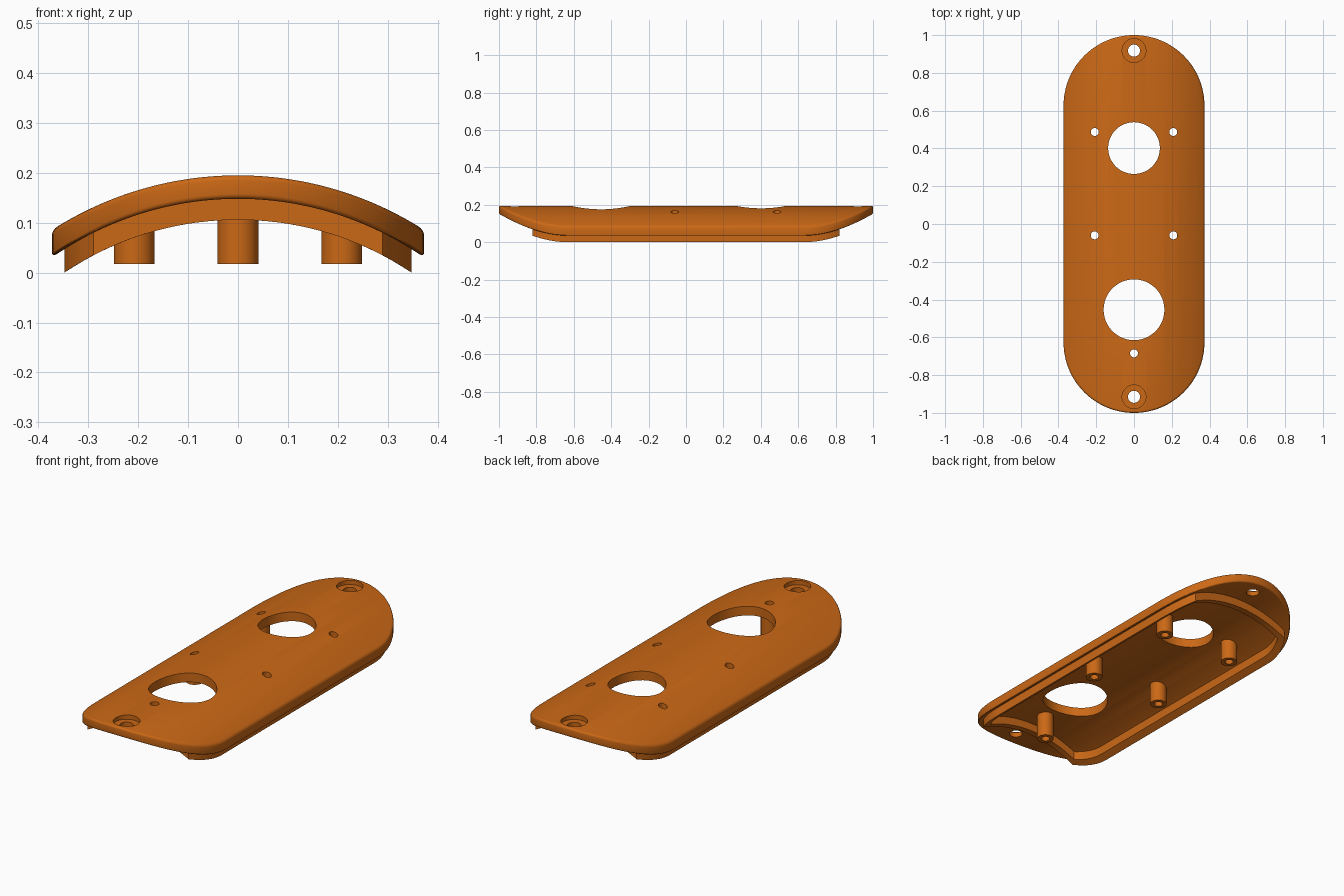
import bpy, bmesh, math

if "Cube" in bpy.data.objects:
    bpy.data.objects.remove(bpy.data.objects["Cube"])

W, L = 0.373, 0.627          # plate half width, centre of the rounded ends
N = 64                       # columns across the width

orange = bpy.data.materials.new("orange")
orange.diffuse_color = (0.60, 0.14, 0.008, 1)
orange.use_nodes = True
orange.node_tree.nodes["Principled BSDF"].inputs["Base Color"].default_value = orange.diffuse_color


def arch(apex, radius):
    """Height of an arched surface as a function of x."""
    return lambda x: apex - radius + math.sqrt(radius * radius - x * x)


top = arch(0.195, 0.69)
under = arch(0.148, 0.65)
rim_foot = arch(0.106, 0.625)


def outline(r, height, clip=9.0):
    """Round-ended outline of half width r, ends cut flat at y = clip."""
    split = math.acos(min(1, (clip - L) / r)) if clip < L + r else 0.5
    side = math.pi / 2 - split
    a = math.pi / 2
    q = N // 4
    angles = [-a + side * i / q for i in range(q)]
    angles += [-split + 2 * split * i / (2 * q) for i in range(2 * q)]
    angles += [split + side * i / q for i in range(q + 1)]
    cols = [(r * math.sin(t), min(clip, L + r * math.cos(t))) for t in angles]
    return ([(x, -y, height(x)) for x, y in cols] +
            [(x, y, height(x)) for x, y in reversed(cols)])


def finish(bm, name):
    bmesh.ops.recalc_face_normals(bm, faces=bm.faces)
    me = bpy.data.meshes.new(name)
    bm.to_mesh(me)
    bm.free()
    me.materials.append(orange)
    ob = bpy.data.objects.new(name, me)
    bpy.context.collection.objects.link(ob)
    return ob


def loft(name, rings, closed):
    """Skin the rings; closed joins last to first, otherwise strip caps are added."""
    bm = bmesh.new()
    vs = [[bm.verts.new(p) for p in ring] for ring in rings]
    n = len(vs[0])
    pairs = list(zip(vs, vs[1:])) + ([(vs[-1], vs[0])] if closed else [])
    for a, b in pairs:
        for i in range(n):
            j = (i + 1) % n
            bm.faces.new((a[i], a[j], b[j], b[i]))
    if not closed:
        for v in (vs[0], vs[-1]):
            for i in range(n // 2 - 1):
                bm.faces.new((v[i], v[i + 1], v[n - 2 - i], v[n - 1 - i]))
    return finish(bm, name)


def drill(target, holes, z0, z1):
    """Cut round holes (x, y, radius) between two heights."""
    bm = bmesh.new()
    for x, y, r in holes:
        low, high = ([bm.verts.new((x + r * math.cos(k * math.tau / 48),
                                    y + r * math.sin(k * math.tau / 48), z))
                      for k in range(48)] for z in (z0, z1))
        for k in range(48):
            j = (k + 1) % 48
            bm.faces.new((low[k], low[j], high[j], high[k]))
        bm.faces.new(low)
        bm.faces.new(high)
    cutter = finish(bm, "hole_cutter")
    cutter.hide_render = True
    mod = target.modifiers.new("holes", 'BOOLEAN')
    mod.operation = 'DIFFERENCE'
    mod.solver = 'EXACT'
    mod.object = cutter
    bpy.context.view_layer.objects.active = target
    bpy.ops.object.modifier_apply(modifier=mod.name)
    bpy.data.objects.remove(cutter)


# Arched plate with rounded edges
F = 0.01
rings = []
for base, sign in ((under, 1), (top, -1)):
    part = []
    for k in range(5):
        t = k / 4 * math.pi / 2
        inset, dz = F * (1 - math.sin(t)), sign * F * (1 - math.cos(t))
        part.append(outline(W - inset, lambda x, b=base, d=dz: b(x) + d))
    rings += part if sign == 1 else part[::-1]
plate = loft("arched_plate", rings, False)

# Holes: two large openings, post holes, screw holes with counterbores
posts = [(sx * 0.208, y) for sx in (-1, 1) for y in (0.487, -0.06)] + [(0, -0.685)]
screws = [(0, 0.918), (0, -0.915)]
drill(plate, [(0, 0.402, 0.137), (0, -0.454, 0.161)] +
      [(x, y, 0.021) for x, y in posts] + [(x, y, 0.032) for x, y in screws], -0.1, 0.4)
drill(plate, [(x, y, 0.063) for x, y in screws], 0.172, 0.4)

# Locating rim under the plate
T = 0.033
root = lambda x: under(x) + 0.012
rim = loft("locating_rim", [
    outline(W - 0.025, root, 0.82),
    outline(W - 0.025, rim_foot, 0.82),
    outline(W - 0.025 - T, rim_foot, 0.82 - T),
    outline(W - 0.025 - T, root, 0.82 - T)], True)

# Hollow mounting posts, tops following the arch
parts = [plate, rim]
for i, (px, py) in enumerate(posts):
    def circle(r, height):
        pts = [(px + r * math.cos(k * math.tau / 40), py + r * math.sin(k * math.tau / 40))
               for k in range(40)]
        return [(x, y, height(x)) for x, y in pts]
    foot = lambda x: 0.017
    parts.append(loft(f"mounting_post_{i + 1}", [
        circle(0.041, root), circle(0.041, foot),
        circle(0.021, foot), circle(0.021, root)], True))

# Smooth curved surfaces, keep sharp edges
bpy.ops.object.select_all(action='DESELECT')
for ob in parts:
    ob.select_set(True)
bpy.context.view_layer.objects.active = plate
bpy.ops.object.shade_smooth_by_angle(angle=math.radians(30))
